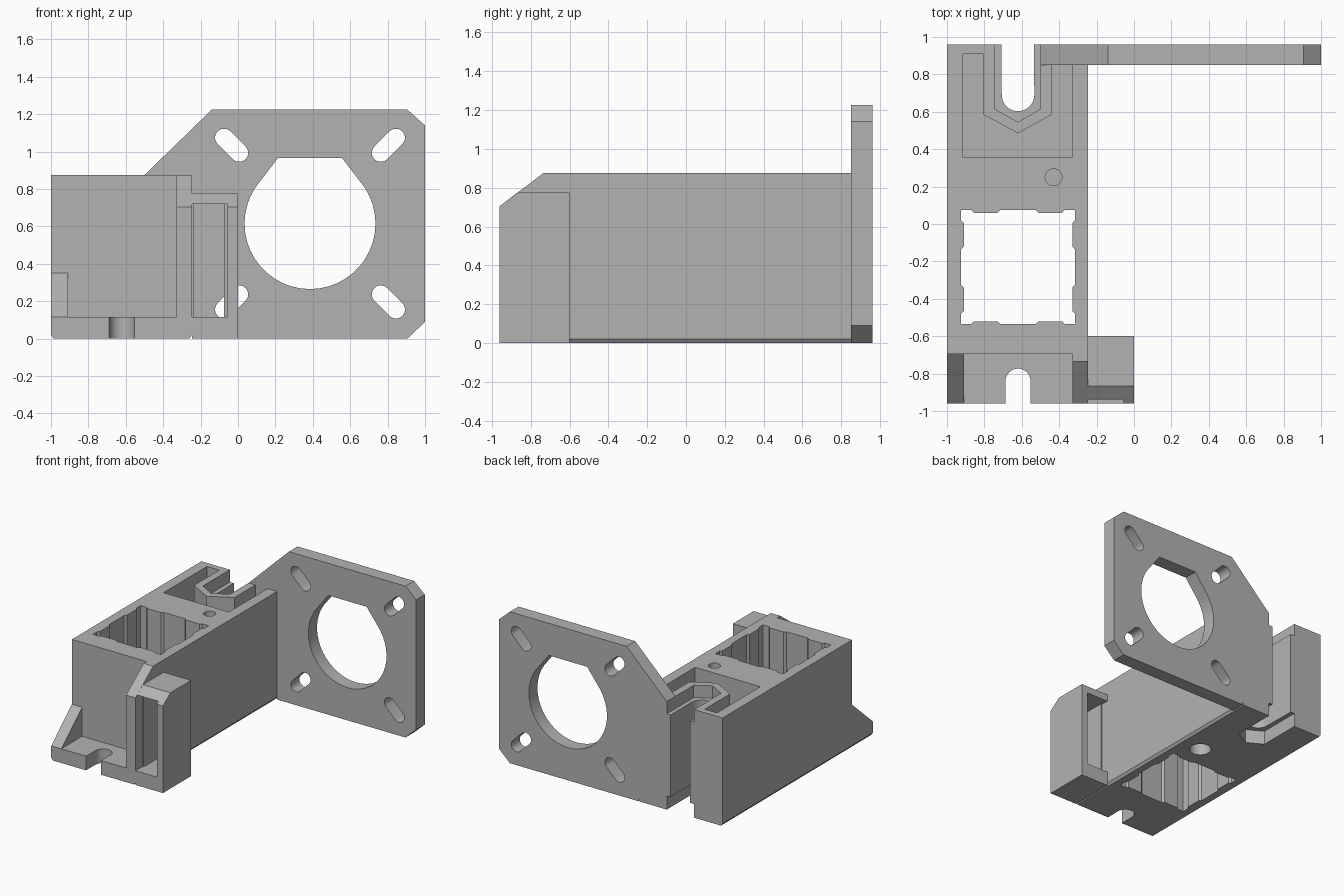
import bpy, bmesh, math
from mathutils import Vector

if "Cube" in bpy.data.objects:
    bpy.data.objects.remove(bpy.data.objects["Cube"], do_unlink=True)

GREY = (0.45, 0.45, 0.45, 1)
mat = bpy.data.materials.new("plain grey plastic")
mat.use_nodes = True
mat.diffuse_color = GREY
mat.node_tree.nodes["Principled BSDF"].inputs["Base Color"].default_value = GREY

# Where the two profile coordinates and the depth go, per extrusion axis
AXES = {"x": lambda a, b, d: (d, a, b),
        "y": lambda a, b, d: (a, d, b),
        "z": lambda a, b, d: (a, b, d)}


def prism(name, outline, axis, lo, hi):
    """Extrude a closed outline along an axis."""
    bm = bmesh.new()
    place = AXES[axis]
    ends = [[bm.verts.new(place(a, b, d)) for a, b in outline] for d in (lo, hi)]
    n = len(outline)
    for end in ends:
        bm.faces.new(end)
    for i in range(n):
        j = (i + 1) % n
        bm.faces.new((ends[0][i], ends[0][j], ends[1][j], ends[1][i]))
    bmesh.ops.recalc_face_normals(bm, faces=bm.faces)
    mesh = bpy.data.meshes.new(name)
    bm.to_mesh(mesh)
    bm.free()
    mesh.materials.append(mat)
    obj = bpy.data.objects.new(name, mesh)
    bpy.context.collection.objects.link(obj)
    return obj


def cut(obj, outline, axis, lo, hi):
    """Cut an extruded outline out of a part."""
    cutter = prism("cutter", outline, axis, lo, hi)
    cutter.hide_render = True
    mod = obj.modifiers.new("cut", "BOOLEAN")
    mod.operation, mod.solver, mod.object = "DIFFERENCE", "EXACT", cutter
    bpy.context.view_layer.objects.active = obj
    bpy.ops.object.modifier_apply(modifier=mod.name)
    bpy.data.objects.remove(cutter, do_unlink=True)


def rect(a0, a1, b0, b1):
    return [(a0, b0), (a1, b0), (a1, b1), (a0, b1)]


def arc(cx, cy, r, start, end, n=16):
    steps = [math.radians(start + (end - start) * i / n) for i in range(n + 1)]
    return [(cx + r * math.cos(t), cy + r * math.sin(t)) for t in steps]


def circle(cx, cy, r):
    return arc(cx, cy, r, 0, 348.75, 31)


def chamfered(height):
    """Cross-section of the body with small chamfers at the bottom."""
    return [(LEFT, 0.02), (LEFT + 0.015, 0), (RIGHT - 0.015, 0),
            (RIGHT, 0.02), (RIGHT, height), (LEFT, height)]


LEFT, RIGHT, MID = -1.0, -0.245, -0.62
FRONT, WALL, BACK = -0.96, -0.695, 0.96
TOP, FLANGE = 0.875, 0.115

# Main block
block = prism("main_block", chamfered(TOP), "y", WALL, BACK)

# Square shaft with clamping pads on its four walls
side = [(-0.305, 0.305), (-0.25, 0.305), (-0.235, 0.29), (-0.11, 0.29), (-0.095, 0.305),
        (0.095, 0.305), (0.11, 0.29), (0.235, 0.29), (0.25, 0.305)]
shaft = []
for k in range(4):
    for p in side:
        x, y = p
        for _ in range(k):
            x, y = y, -x
        shaft.append((MID + x, -0.23 + y))
cut(block, shaft, "z", -0.1, 1)

# Pocket around the pointed nut wall
pocket = [(-0.915, 0.355), (-0.33, 0.355), (-0.33, 0.85), (-0.44, 0.85), (-0.44, 0.585),
          (MID, 0.485), (-0.805, 0.585), (-0.805, 0.91), (-0.915, 0.91)]
cut(block, pocket, "z", 0.45, 1)

# Pointed nut recesses at top and bottom, and the slot between them
nut = [(-0.745, 1), (-0.745, 0.615), (MID, 0.545), (-0.5, 0.615), (-0.5, 1)]
cut(block, nut, "z", 0.775, 1)
cut(block, nut, "z", -0.1, 0.11)
slot = [(-0.535, 1)] + arc(MID, 0.69, 0.087, 0, -180) + [(-0.71, 1)]
cut(block, slot, "z", -0.1, 1)

# Screw holes
cut(block, circle(-0.43, 0.25, 0.045), "z", 0.6, 1)
cut(block, circle(-0.43, 0.25, 0.08), "z", -0.1, 0.35)

# Front flange with an open screw slot
flange = prism("front_flange", chamfered(FLANGE), "y", FRONT, WALL)
cut(flange, [(-0.69, -1.1)] + arc(MID, -0.84, 0.067, 180, 0) + [(-0.555, -1.1)], "z", -0.1, 1)

# Gussets on the flange
prism("small_gusset", [(FRONT, FLANGE), (WALL, FLANGE), (WALL, 0.35)], "x", LEFT, -0.91)
prism("tall_gusset", [(FRONT, FLANGE), (WALL, FLANGE), (WALL, TOP), (-0.735, TOP),
                      (FRONT, 0.705)], "x", -0.33, RIGHT)

# Side holder with a stepped opening
holder = prism("side_holder", [(FRONT, 0), (-0.6, 0), (-0.6, 0.775), (-0.865, 0.775),
                               (FRONT, 0.705)], "x", RIGHT, 0)
cut(holder, rect(-0.235, -0.075, FLANGE, 0.72), "y", -1.1, 0)
for lo, hi in ((-1.1, -0.87), (-0.66, -0.5)):
    cut(holder, rect(RIGHT - 0.0005, -0.055, FLANGE, 0.72), "y", lo, hi)

# Motor plate with clipped corners
CX, CZ = 0.385, 0.615
plate = prism("motor_plate", [(-0.5, TOP), (RIGHT, TOP), (RIGHT, 0), (0.905, 0), (1, 0.09),
                              (1, 1.14), (0.905, 1.225), (-0.14, 1.225)], "y", 0.85, BACK)

# Round opening with a flat roof
cut(plate, arc(CX, CZ, 0.35, 146, 394, 30) + [(CX + 0.172, 0.965), (CX - 0.172, 0.965)],
    "y", 0.7, 1.1)

# Four radial screw slots
for angle in (45, 135, 225, 315):
    d = Vector((math.cos(math.radians(angle)), math.sin(math.radians(angle))))
    outer, inner = d * 0.65, d * 0.535
    outline = (arc(CX + outer.x, CZ + outer.y, 0.048, angle - 90, angle + 90, 10)
               + arc(CX + inner.x, CZ + inner.y, 0.048, angle + 90, angle + 270, 10))
    cut(plate, outline, "y", 0.7, 1.1)

# Smooth round walls, sharp edges
bpy.ops.object.select_all(action="DESELECT")
for obj in (block, flange, plate):
    obj.select_set(True)
bpy.context.view_layer.objects.active = block
bpy.ops.object.shade_smooth_by_angle(angle=math.radians(25))
